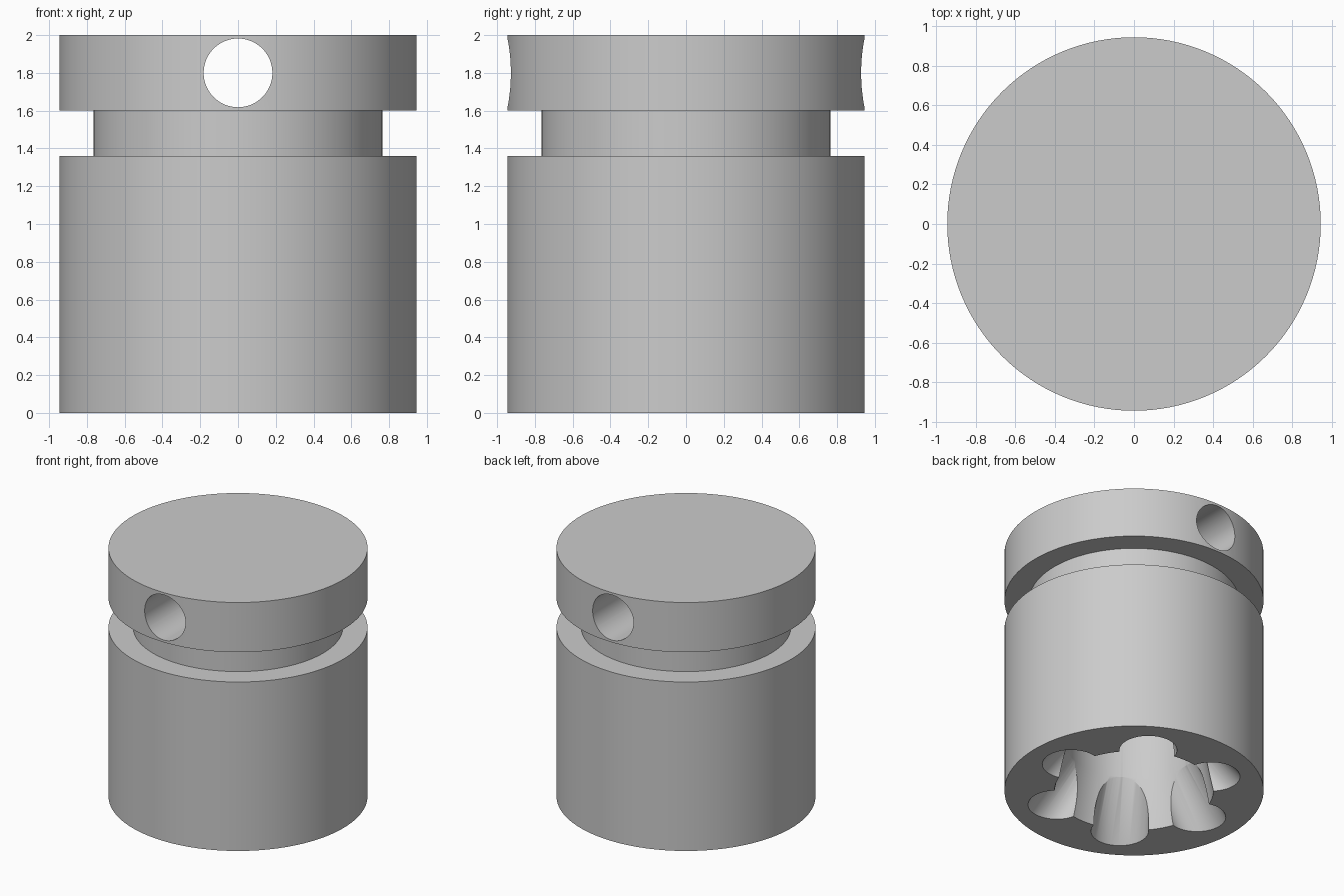
import bpy, bmesh, math
from mathutils import Matrix, Vector

cube = bpy.data.objects.get("Cube")
if cube:
    bpy.data.objects.remove(cube, do_unlink=True)

grey = bpy.data.materials.new("plain_grey")
grey.use_nodes = True
colour = (0.6, 0.6, 0.6, 1)
grey.diffuse_color = colour
grey.node_tree.nodes["Principled BSDF"].inputs["Base Color"].default_value = colour


def add_object(name, bm, cutter=False):
    bmesh.ops.recalc_face_normals(bm, faces=bm.faces)
    mesh = bpy.data.meshes.new(name)
    bm.to_mesh(mesh)
    bm.free()
    mesh.materials.append(grey)
    obj = bpy.data.objects.new(name, mesh)
    bpy.context.collection.objects.link(obj)
    obj.hide_render = cutter
    return obj


def lathe(name, profile, steps=128, cutter=False):
    """Turn a radius/height profile into a closed solid around z."""
    bm = bmesh.new()
    verts = [bm.verts.new((r, 0, z)) for r, z in profile]
    edges = [bm.edges.new(pair) for pair in zip(verts, verts[1:])]
    bmesh.ops.spin(bm, geom=verts + edges, cent=(0, 0, 0), axis=(0, 0, 1),
                   angle=math.tau, steps=steps, use_merge=True)
    bmesh.ops.remove_doubles(bm, verts=bm.verts, dist=0.0001)
    # Flat ends
    rims = [e for e in bm.edges if e.is_boundary]
    bmesh.ops.holes_fill(bm, edges=rims, sides=0)
    return add_object(name, bm, cutter)


# Grooved body
R, NECK = 0.945, 0.765
body = lathe("body", [(R, 0), (R, 1.36), (NECK, 1.36), (NECK, 1.6), (R, 1.6), (R, 2)])

# Central socket, flared at the mouth
cutters = [lathe("socket_cutter", [(0.6, -0.1), (0.5, 0.4), (0.5, 1.2)], cutter=True)]

# Cross hole from front to back
bm = bmesh.new()
bmesh.ops.create_cone(bm, cap_ends=True, segments=64, radius1=0.182, radius2=0.182, depth=3,
                      matrix=Matrix.Translation((0, 0, 1.8)) @ Matrix.Rotation(math.pi / 2, 4, "X"))
cutters.append(add_object("cross_hole_cutter", bm, True))

# Six leaning, tapered lobes around the socket
for i in range(6):
    bm = bmesh.new()
    bmesh.ops.create_cone(bm, cap_ends=True, segments=48, radius1=0.22, radius2=0.17, depth=0.5,
                          matrix=Matrix.Translation((0, 0, 0.15)))
    for v in bm.verts:
        v.co.x += 0.6 - 0.675 * v.co.z
    bmesh.ops.rotate(bm, verts=bm.verts, cent=Vector(), matrix=Matrix.Rotation(i * math.pi / 3, 3, "Z"))
    cutters.append(add_object(f"lobe_cutter_{i + 1}", bm, True))

for cutter in cutters:
    mod = body.modifiers.new(cutter.name, "BOOLEAN")
    mod.operation, mod.solver, mod.object = "DIFFERENCE", "EXACT", cutter

# Bake the cuts, drop the cutters and smooth the round walls
bpy.context.view_layer.update()
baked = bpy.data.meshes.new_from_object(body.evaluated_get(bpy.context.evaluated_depsgraph_get()))
body.modifiers.clear()
body.data = baked
for cutter in cutters:
    bpy.data.objects.remove(cutter, do_unlink=True)
bpy.ops.object.select_all(action="DESELECT")
body.select_set(True)
bpy.context.view_layer.objects.active = body
bpy.ops.object.shade_smooth_by_angle(angle=math.radians(30))
